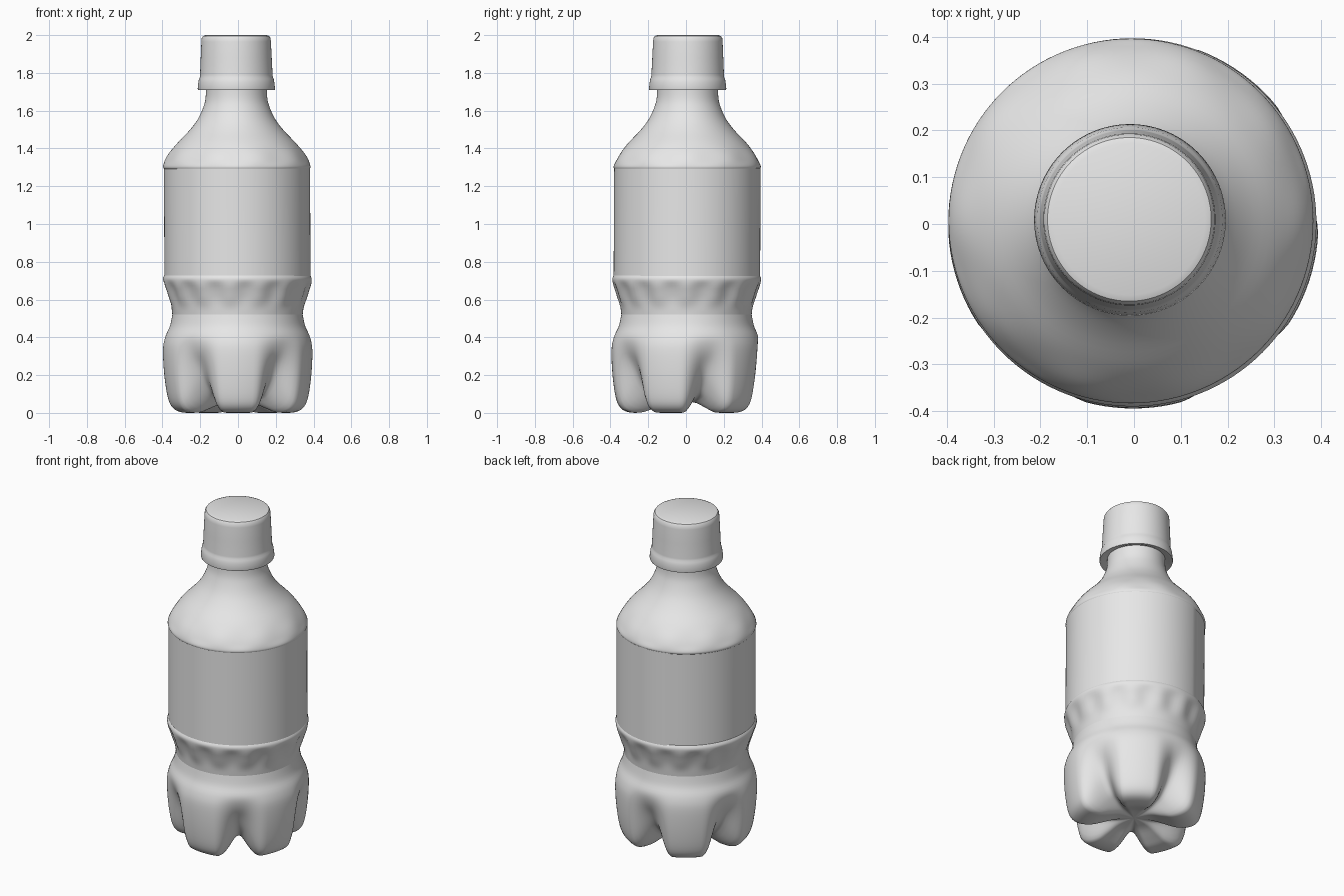
import bpy, bmesh, math
from mathutils import Vector

cube = bpy.data.objects.get("Cube")
if cube:
    bpy.data.objects.remove(cube, do_unlink=True)

SEGMENTS = 120
FEET = 5
FRONT = -math.pi / 2

grey = bpy.data.materials.new("plain grey")
grey.use_nodes = True
grey.diffuse_color = (0.8, 0.8, 0.8, 1)
grey.node_tree.nodes["Principled BSDF"].inputs["Base Color"].default_value = (0.8, 0.8, 0.8, 1)


def smoothstep(a, b, x):
    t = min(max((x - a) / (b - a), 0), 1)
    return t * t * (3 - 2 * t)


def spline(points, steps=4):
    """Catmull-Rom curve through (radius, height) points."""
    p = [Vector(q) for q in points]
    p = [p[0]] + p + [p[-1]]
    out = []
    for a, b, c, d in zip(p, p[1:], p[2:], p[3:]):
        for i in range(steps):
            t = i / steps
            out.append(0.5 * (2 * b + (c - a) * t + (2 * a - 5 * b + 4 * c - d) * t**2
                              + (3 * b - a - 3 * c + d) * t**3))
    return out + [p[-1]]


def revolve(name, rows, shape, cap_start=False, cap_end=False):
    """Skin rings; shape(row, angle) gives radius and height."""
    bm = bmesh.new()
    rings = []
    for row in range(rows):
        ring = []
        for s in range(SEGMENTS):
            a = 2 * math.pi * s / SEGMENTS
            r, z = shape(row, a)
            lean = 0.005 * z          # the bottle leans very slightly
            ring.append(bm.verts.new((r * math.cos(a) - lean, r * math.sin(a) + lean, z)))
        rings.append(ring)
    for lo, hi in zip(rings, rings[1:]):
        for i in range(SEGMENTS):
            j = (i + 1) % SEGMENTS
            bm.faces.new((lo[i], lo[j], hi[j], hi[i]))
    if cap_start:
        bm.faces.new(rings[0][::-1])
    if cap_end:
        bm.faces.new(rings[-1])
    bmesh.ops.recalc_face_normals(bm, faces=bm.faces)
    mesh = bpy.data.meshes.new(name)
    bm.to_mesh(mesh)
    bm.free()
    mesh.materials.append(grey)
    obj = bpy.data.objects.new(name, mesh)
    bpy.context.collection.objects.link(obj)
    bpy.ops.object.select_all(action='DESELECT')
    obj.select_set(True)
    bpy.context.view_layer.objects.active = obj
    bpy.ops.object.shade_smooth_by_angle(angle=math.radians(35))
    return obj


# Footed base: blend a foot profile into a valley profile around the axis
foot = spline([(0.01, 0.06), (0.1, 0.05), (0.18, 0.022), (0.24, 0.003), (0.3, 0.003), (0.345, 0.025),
               (0.372, 0.08), (0.39, 0.2), (0.396, 0.33), (0.384, 0.4), (0.358, 0.46), (0.345, 0.52)])
valley = spline([(0.01, 0.06), (0.08, 0.062), (0.14, 0.07), (0.19, 0.085), (0.23, 0.105), (0.265, 0.14),
                 (0.3, 0.19), (0.335, 0.26), (0.37, 0.335), (0.38, 0.4), (0.358, 0.46), (0.345, 0.52)])


def base_shape(row, a):
    step = 2 * math.pi / FEET
    off = abs((a - FRONT + step / 2) % step - step / 2)
    w = smoothstep(math.radians(14), math.radians(35), off)
    return foot[row].lerp(valley[row], w)


revolve("footed_base", len(foot), base_shape, cap_start=True)

# Waist with shallow flutes under the label
waist = spline([(0.345, 0.52), (0.352, 0.57), (0.372, 0.64), (0.393, 0.7), (0.388, 0.725), (0.378, 0.735)])


def waist_shape(row, a):
    r, z = waist[row]
    flute = smoothstep(0.54, 0.62, z) * (1 - smoothstep(0.66, 0.71, z))
    return r + 0.006 * flute * math.cos(15 * a), z


revolve("waist", len(waist), waist_shape)

# Wrapped label, overlapping itself at one seam
label = [(0.376, 0.715), (0.385, 0.72), (0.385, 0.9), (0.385, 1.1), (0.385, 1.295), (0.376, 1.3)]
SEAM = math.radians(109)


def label_shape(row, a):
    r, z = label[row]
    return r + 0.004 * ((a - SEAM) % (2 * math.pi)) / (2 * math.pi), z


revolve("label", len(label), label_shape)

# Shoulder and neck
shoulder = spline([(0.378, 1.285), (0.39, 1.3), (0.381, 1.33), (0.356, 1.375), (0.312, 1.43), (0.25, 1.495),
                   (0.205, 1.555), (0.175, 1.62), (0.163, 1.67), (0.161, 1.74)])


def shoulder_shape(row, a):
    r, z = shoulder[row]
    flute = smoothstep(1.3, 1.34, z) * (1 - smoothstep(1.36, 1.43, z))
    return r + 0.003 * flute * math.cos(10 * a), z


revolve("shoulder_and_neck", len(shoulder), shoulder_shape)

# Screw cap with its flared tamper ring
cap = [(0.155, 1.725), (0.185, 1.712), (0.203, 1.71), (0.205, 1.717), (0.201, 1.75), (0.198, 1.768),
       (0.193, 1.778), (0.192, 1.79), (0.188, 1.88), (0.184, 1.965), (0.182, 1.984),
       (0.175, 1.995), (0.162, 2.0)]
revolve("screw_cap", len(cap), lambda row, a: cap[row], cap_start=True, cap_end=True)
